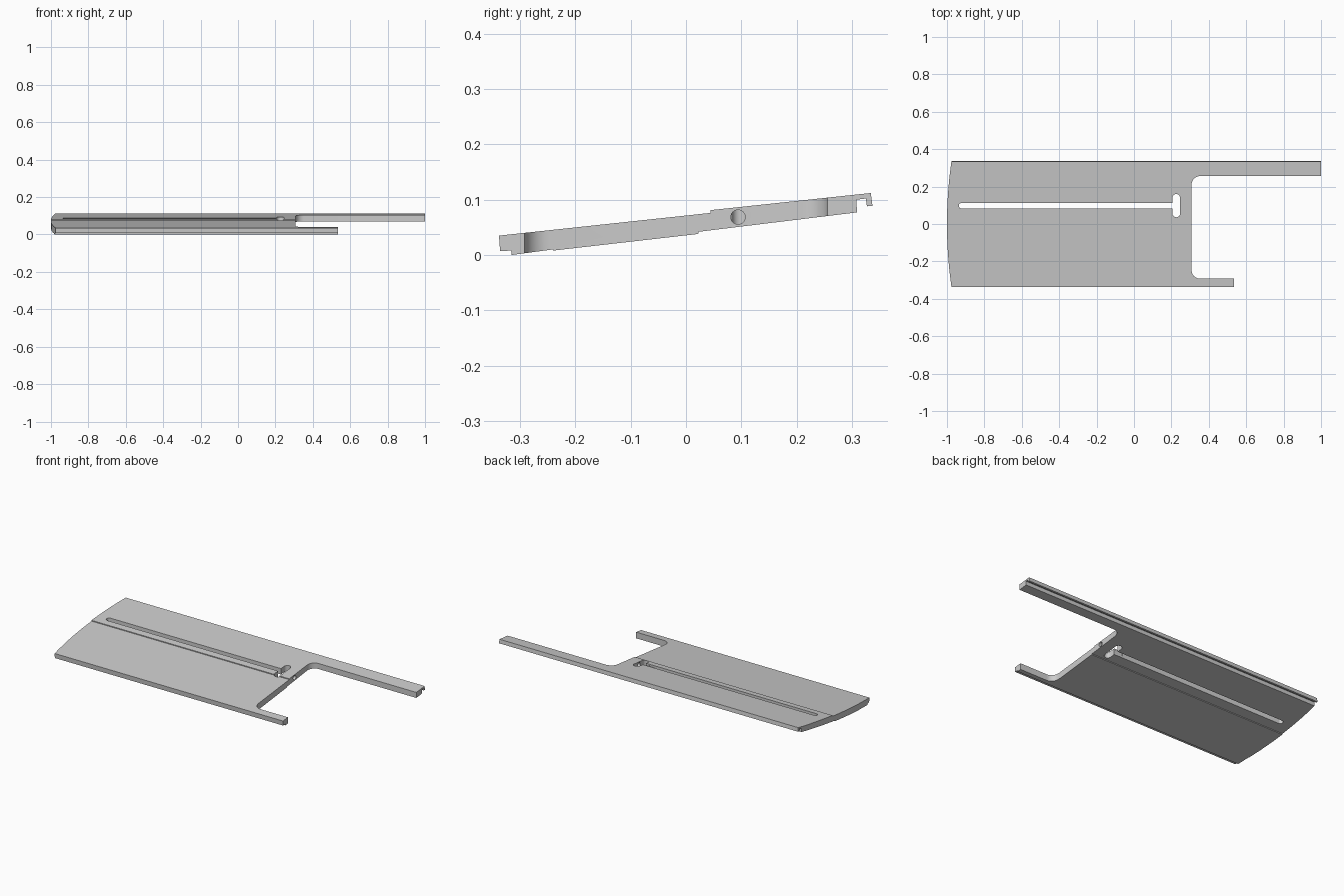
import bpy, bmesh, math
from mathutils import Matrix, Vector

cube = bpy.data.objects.get("Cube")
if cube:
    bpy.data.objects.remove(cube, do_unlink=True)

grey = bpy.data.materials.new("satin_grey")
grey.use_nodes = True
colour = (0.6, 0.6, 0.6, 1)
grey.diffuse_color = colour
grey.node_tree.nodes["Principled BSDF"].inputs["Base Color"].default_value = colour


def prism(name, points, shift):
    """Extrude a closed 3D outline along a vector into a solid."""
    bm = bmesh.new()
    face = bm.faces.new([bm.verts.new(p) for p in points])
    out = bmesh.ops.extrude_face_region(bm, geom=[face])
    moved = [v for v in out["geom"] if isinstance(v, bmesh.types.BMVert)]
    bmesh.ops.translate(bm, verts=moved, vec=Vector(shift))
    bmesh.ops.recalc_face_normals(bm, faces=bm.faces)
    mesh = bpy.data.meshes.new(name)
    bm.to_mesh(mesh)
    bm.free()
    mesh.materials.append(grey)
    obj = bpy.data.objects.new(name, mesh)
    bpy.context.collection.objects.link(obj)
    return obj


def arc(cx, cy, r, start, end, steps):
    angles = [math.radians(start + (end - start) * i / steps) for i in range(steps + 1)]
    return [(cx + r * math.cos(a), cy + r * math.sin(a)) for a in angles]


def upright(name, outline):
    return prism(name, [(x, y, -0.1) for x, y in outline], (0, 0, 0.4))


def carve(target, cutter, operation):
    """Apply a boolean and drop the cutter."""
    cutter.hide_render = True
    mod = target.modifiers.new(cutter.name, "BOOLEAN")
    mod.object, mod.operation, mod.solver = cutter, operation, "EXACT"
    bpy.context.view_layer.objects.active = target
    bpy.ops.object.modifier_apply(modifier=mod.name)
    bpy.data.objects.remove(cutter, do_unlink=True)


# Tilted plate section with shallow steps, front lip and rear hooked edge
section = [(-0.338, 0.035), (-0.336, 0.007), (-0.316, 0.008), (-0.315, 0.0),
           (-0.241, 0.010), (-0.240, 0.008), (0.022, 0.038), (0.023, 0.042),
           (0.309, 0.077), (0.308, 0.100), (0.325, 0.102), (0.327, 0.088),
           (0.337, 0.089), (0.334, 0.112), (0.044, 0.081), (0.044, 0.076)]
panel = prism("slotted_panel", [(-1.1, y, z) for y, z in section], (2.2, 0, 0))

# Plan shape: bowed end, long rear arm, short front arm, filleted inner corners
r = 0.045
plan = arc(1.364, 0, 2.364, 171, 189, 24)
plan += [(0.534, -0.4), (0.534, -0.292)]
plan += arc(0.308 + r, -0.292 + r, r, 270, 180, 8)
plan += arc(0.308 + r, 0.256 - r, r, 180, 90, 8)
plan += [(1.0, 0.256), (1.0, 0.4)]
carve(panel, upright("plan_cutter", plan), "INTERSECT")

# Long slot ending in a rounded cross slot
w = 0.0145
slot = arc(-0.937 + w, 0.098, w, 90, 270, 10) + [(0.225, 0.098 - w), (0.225, 0.098 + w)]
carve(panel, upright("slot_cutter", slot), "DIFFERENCE")
w = 0.02
cross = arc(0.226, 0.16 - w, w, 0, 180, 10) + arc(0.226, 0.036 + w, w, 180, 360, 10)
carve(panel, upright("cross_slot_cutter", cross), "DIFFERENCE")

# Round bore from the inner edge into the slot
bore = [(0.15, y, z) for y, z in arc(0.094, 0.0685, 0.013, 0, 345, 23)]
carve(panel, prism("bore_cutter", bore, (0.2, 0, 0)), "DIFFERENCE")

bpy.ops.object.select_all(action="DESELECT")
panel.select_set(True)
bpy.context.view_layer.objects.active = panel
bpy.ops.object.shade_smooth_by_angle(angle=math.radians(30))
